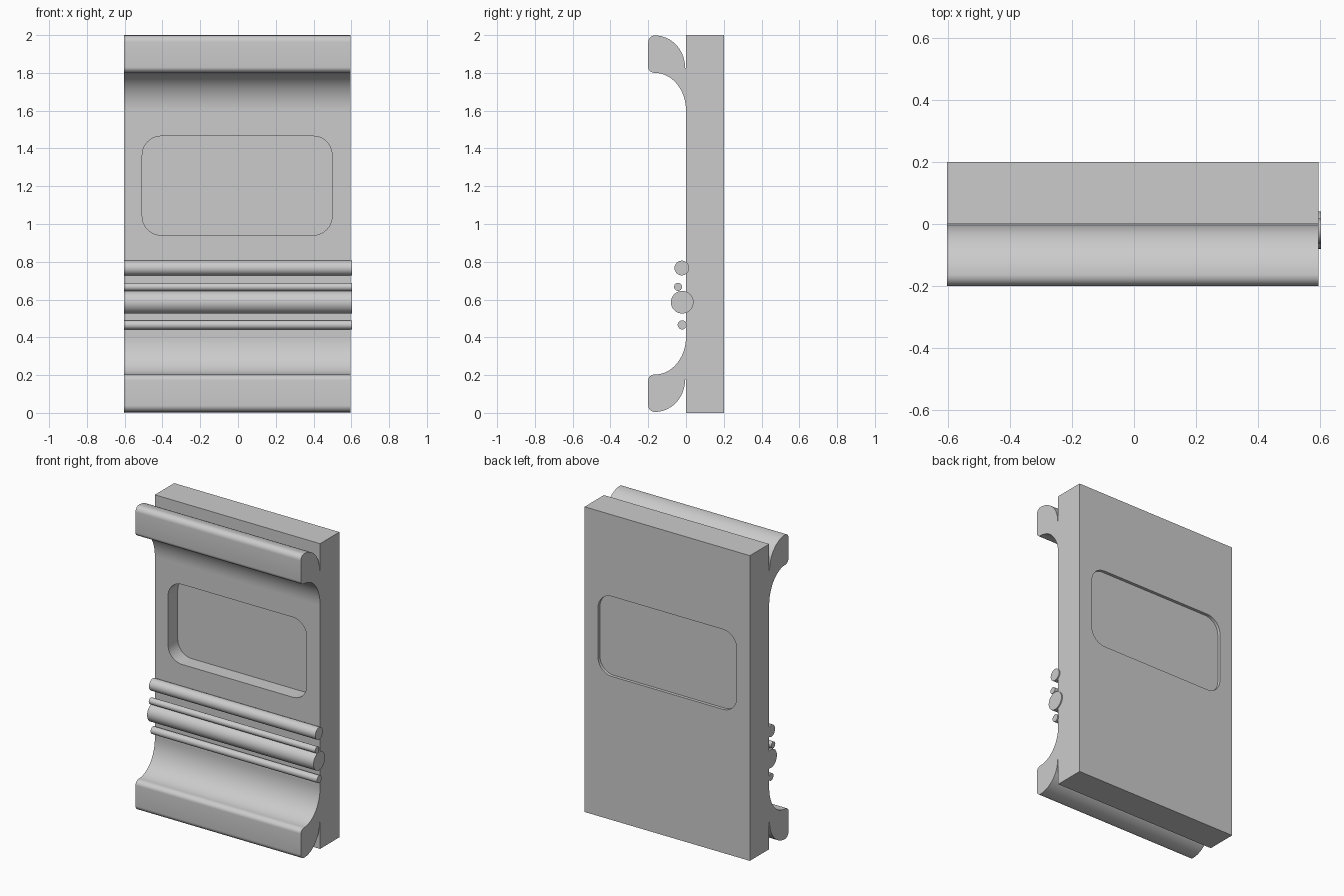
import bpy, bmesh
from math import cos, sin, pi, radians

if "Cube" in bpy.data.objects:
    bpy.data.objects.remove(bpy.data.objects["Cube"])

X0, X1 = -0.603, 0.595          # width of slab and mouldings


def arc(cu, cv, ru, rv, a0, a1, n):
    """Elliptical arc points, angles in degrees."""
    return [(cu + ru * cos(radians(a0 + (a1 - a0) * i / n)),
             cv + rv * sin(radians(a0 + (a1 - a0) * i / n))) for i in range(n + 1)]


def extrude(name, points, place, vector, smooth=True):
    """Fill an outline and extrude it along a vector."""
    bm = bmesh.new()
    face = bm.faces.new([bm.verts.new(place(u, v)) for u, v in points])
    ext = bmesh.ops.extrude_face_region(bm, geom=[face], use_keep_orig=True)
    bmesh.ops.translate(bm, vec=vector,
                        verts=[g for g in ext["geom"] if isinstance(g, bmesh.types.BMVert)])
    bmesh.ops.recalc_face_normals(bm, faces=bm.faces)
    mesh = bpy.data.meshes.new(name)
    bm.to_mesh(mesh)
    bm.free()
    ob = bpy.data.objects.new(name, mesh)
    bpy.context.collection.objects.link(ob)
    if smooth:
        bpy.ops.object.select_all(action='DESELECT')
        bpy.context.view_layer.objects.active = ob
        ob.select_set(True)
        bpy.ops.object.shade_smooth_by_angle(angle=radians(35))
    return ob


def rounded_rect(u0, u1, v0, v1, r, n=10):
    return (arc(u1 - r, v1 - r, r, r, 0, 90, n) + arc(u0 + r, v1 - r, r, r, 90, 180, n)
            + arc(u0 + r, v0 + r, r, r, 180, 270, n) + arc(u1 - r, v0 + r, r, r, 270, 360, n))


# Main slab
slab = extrude("slab", [(X0, 0), (X1, 0), (X1, 2), (X0, 2)],
               lambda u, v: (u, 0, v), (0, 0.2, 0), smooth=False)

# Rounded window: deep pocket in front, shallow one behind
window = rounded_rect(-0.507, 0.498, 0.941, 1.465, 0.1)
for name, y, depth in (("front_pocket_cutter", -0.1, 0.2), ("back_pocket_cutter", 0.18, 0.1)):
    cutter = extrude(name, window, lambda u, v: (u, y, v), (0, depth, 0), smooth=False)
    cutter.hide_render = True
    cutter.hide_set(True)
    cut = slab.modifiers.new(name, 'BOOLEAN')
    cut.operation, cut.solver, cut.object = 'DIFFERENCE', 'EXACT', cutter

# Top cornice and its mirrored copy at the base
profile = (arc(0, 1.6, 0.0, 0.0, 0, 0, 1)[:1]
           + [(0, 1.825), (-0.004, 1.825)]
           + arc(-0.165, 1.828, 0.16, 0.17, 4, 90, 20)
           + arc(-0.165, 1.963, 0.035, 0.035, 95, 180, 8)
           + arc(-0.165, 1.83, 0.035, 0.03, 180, 270, 8)
           + arc(-0.165, 1.6, 0.165, 0.2, 88, 4, 20))
extrude("top_cornice", profile, lambda u, v: (X0, u, v), (X1 - X0, 0, 0))
extrude("base_moulding", profile, lambda u, v: (X0, u, 2.003 - v), (X1 - X0, 0, 0))

# Round beads across the front
for name, y, z, r in (("upper_bead", -0.022, 0.767, 0.039), ("thin_bead", -0.042, 0.667, 0.021),
                      ("large_bead", -0.02, 0.586, 0.06), ("lower_bead", -0.02, 0.466, 0.024)):
    extrude(name, arc(y, z, r, r, 0, 360, 32)[:-1],
            lambda u, v: (-0.603, u, v), (1.206, 0, 0))
